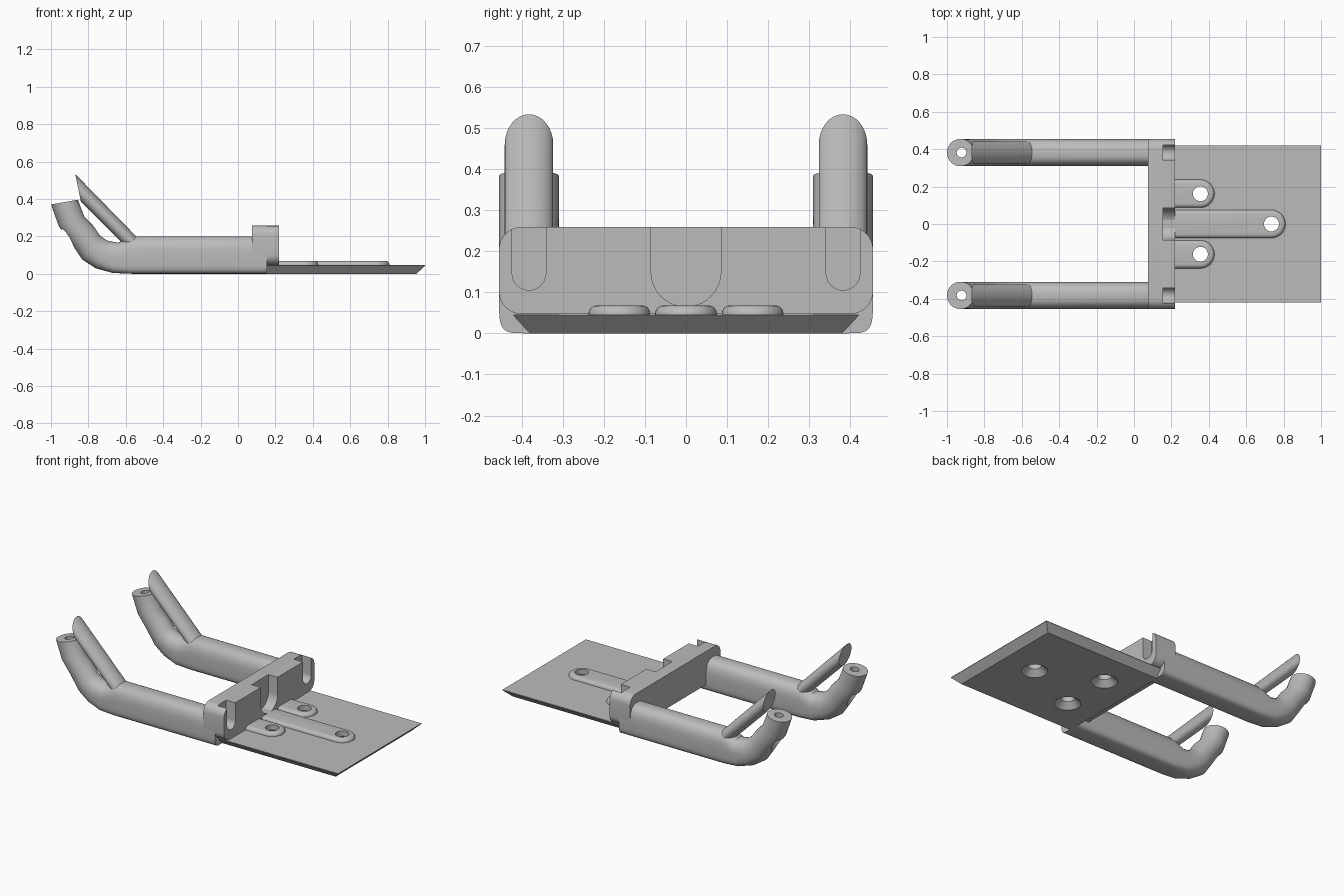
import bpy, bmesh
from math import sin, cos, pi, radians, copysign

cube = bpy.data.objects.get("Cube")
if cube:
    bpy.data.objects.remove(cube, do_unlink=True)

grey = bpy.data.materials.new("light_grey")
grey.use_nodes = True
grey.diffuse_color = (0.5, 0.5, 0.5, 1)
for node in grey.node_tree.nodes:
    if node.type == 'BSDF_PRINCIPLED':
        node.inputs["Base Color"].default_value = (0.5, 0.5, 0.5, 1)


def loft(name, rings):
    """Skin a stack of equal-length rings and cap both ends."""
    bm = bmesh.new()
    rows = [[bm.verts.new(p) for p in ring] for ring in rings]
    count = len(rows[0])
    for a, b in zip(rows, rows[1:]):
        for i in range(count):
            j = (i + 1) % count
            bm.faces.new((a[i], a[j], b[j], b[i]))
    bm.faces.new(rows[0])
    bm.faces.new(rows[-1])
    bmesh.ops.recalc_face_normals(bm, faces=bm.faces)
    mesh = bpy.data.meshes.new(name)
    bm.to_mesh(mesh)
    bm.free()
    mesh.materials.append(grey)
    ob = bpy.data.objects.new(name, mesh)
    bpy.context.collection.objects.link(ob)
    return ob


def activate(ob):
    bpy.ops.object.select_all(action='DESELECT')
    ob.select_set(True)
    bpy.context.view_layer.objects.active = ob


def cut(ob, cutters):
    for cutter in cutters:
        cutter.hide_render = True
        activate(ob)
        mod = ob.modifiers.new("cut", 'BOOLEAN')
        mod.operation = 'DIFFERENCE'
        mod.solver = 'EXACT'
        mod.object = cutter
        bpy.ops.object.modifier_apply(modifier=mod.name)
        bpy.data.objects.remove(cutter, do_unlink=True)


def smooth(ob):
    activate(ob)
    bpy.ops.object.shade_smooth_by_angle(angle=radians(32))


def arc(cx, cy, r, start, end, steps=12):
    return [(cx + r * cos(radians(start + (end - start) * i / steps)),
             cy + r * sin(radians(start + (end - start) * i / steps)))
            for i in range(steps + 1)]


def turned(name, x, y, profile):
    """Vertical round solid from (radius, height) pairs."""
    return loft(name, [[(px, py, z) for px, py in arc(x, y, r, 0, 348.75, 31)]
                       for r, z in profile])


def prism_x(name, outline, x0, x1):
    return loft(name, [[(x, y, z) for y, z in outline] for x in (x0, x1)])


# Holes through the plate: x, y
holes = [(0.735, 0), (0.355, 0.162), (0.355, -0.162)]


def hole_cutter(x, y):
    return turned("hole_cutter", x, y,
                  [(0.08, -0.005), (0.04, 0.035), (0.04, 0.1)])


# Base plate with undercut edges
plate = loft("base_plate", [
    [(0.15, -w, z), (x, -w, z), (x, w, z), (0.15, w, z)]
    for x, w, z in ((0.955, 0.38, 0), (1.0, 0.42, 0.043), (1.0, 0.42, 0.046))])
cut(plate, [hole_cutter(x, y) for x, y in holes])
smooth(plate)

# Raised ribs with rounded ends and softened upper edges
for label, (x, y) in zip(("middle", "back", "front"), holes):
    rings = []
    for r, z in [(0.075, 0.043), (0.075, 0.048)] + [
            (0.055 + 0.02 * cos(a), 0.048 + 0.02 * sin(a))
            for a in (pi / 8, pi / 4, 3 * pi / 8, pi / 2)]:
        outline = [(0.155, y - r)] + arc(x, y, r, -90, 90, 20) + [(0.155, y + r)]
        rings.append([(px, py, z) for px, py in outline])
    rib = loft(label + "_rib", rings)
    cut(rib, [hole_cutter(x, y)])
    smooth(rib)

# Crossbar with rounded corners and three U-shaped slots
r = 0.055
outline = []
for sy, sz, start in ((1, 1, 0), (-1, 1, 90), (-1, -1, 180), (1, -1, 270)):
    outline += arc(sy * (0.455 - r), 0.153 + sz * (0.106 - r), r, start, start + 90, 8)
crossbar = prism_x("crossbar", outline, 0.075, 0.22)
slots = []
for y, w, bottom in ((0, 0.085, 0.065), (0.382, 0.041, 0.105), (-0.382, 0.041, 0.105)):
    shape = arc(y, bottom + w, w, 180, 360, 20) + [(y + w, 0.3), (y - w, 0.3)]
    slots.append(prism_x("slot_cutter", shape, 0.155, 0.3))
cut(crossbar, slots)
smooth(crossbar)

# Arm path: x, z, tilt, half thickness, roundness above and below
stations = [
    (0.155, 0.1, 0, 0.1, 2.7, 5), (-0.57, 0.1, 0, 0.1, 2.7, 5),
    (-0.655, 0.085, 10, 0.082, 2.3, 4), (-0.73, 0.103, 22, 0.08, 2, 2.5),
    (-0.785, 0.14, 36, 0.08, 2, 2), (-0.835, 0.213, 53, 0.075, 2, 2),
    (-0.89, 0.28, 68, 0.073, 2, 2), (-0.928, 0.383, 80, 0.073, 2, 2)]


def power(v, n):
    return copysign(abs(v) ** (2 / n), v)


def arm_ring(y, cx, cz, tilt, half, above, below):
    ring = []
    for i in range(40):
        a = 2 * pi * i / 40
        n = above if sin(a) > 0 else below
        side, up = 0.073 * power(cos(a), n), half * power(sin(a), n)
        ring.append((cx + up * sin(radians(tilt)), y + side,
                     cz + up * cos(radians(tilt))))
    return ring


def blade_ring(y, low, high):
    ring = []
    for i in range(32):
        a = 2 * pi * i / 32
        t = (1 + sin(a)) / 2
        ring.append((low[0] + (high[0] - low[0]) * t, y + 0.059 * cos(a),
                     low[1] + (high[1] - low[1]) * t))
    return ring


for label, side in (("front", -1), ("back", 1)):
    y = side * 0.382
    # Arm with upturned tip, bored from the end and counterbored below
    arm = loft(label + "_arm", [arm_ring(y, *s) for s in stations])
    cut(arm, [turned("bore_cutter", -0.922, y, [(0.026, 0.1), (0.026, 0.45)]),
              turned("counterbore_cutter", -0.917, y, [(0.04, 0.1), (0.04, 0.237)])])
    smooth(arm)
    # Slanted blade rising from the arm
    smooth(loft(label + "_blade", [
        blade_ring(y, (-0.6, 0.145), (-0.51, 0.165)),
        blade_ring(y, (-0.84, 0.385), (-0.87, 0.533))]))
